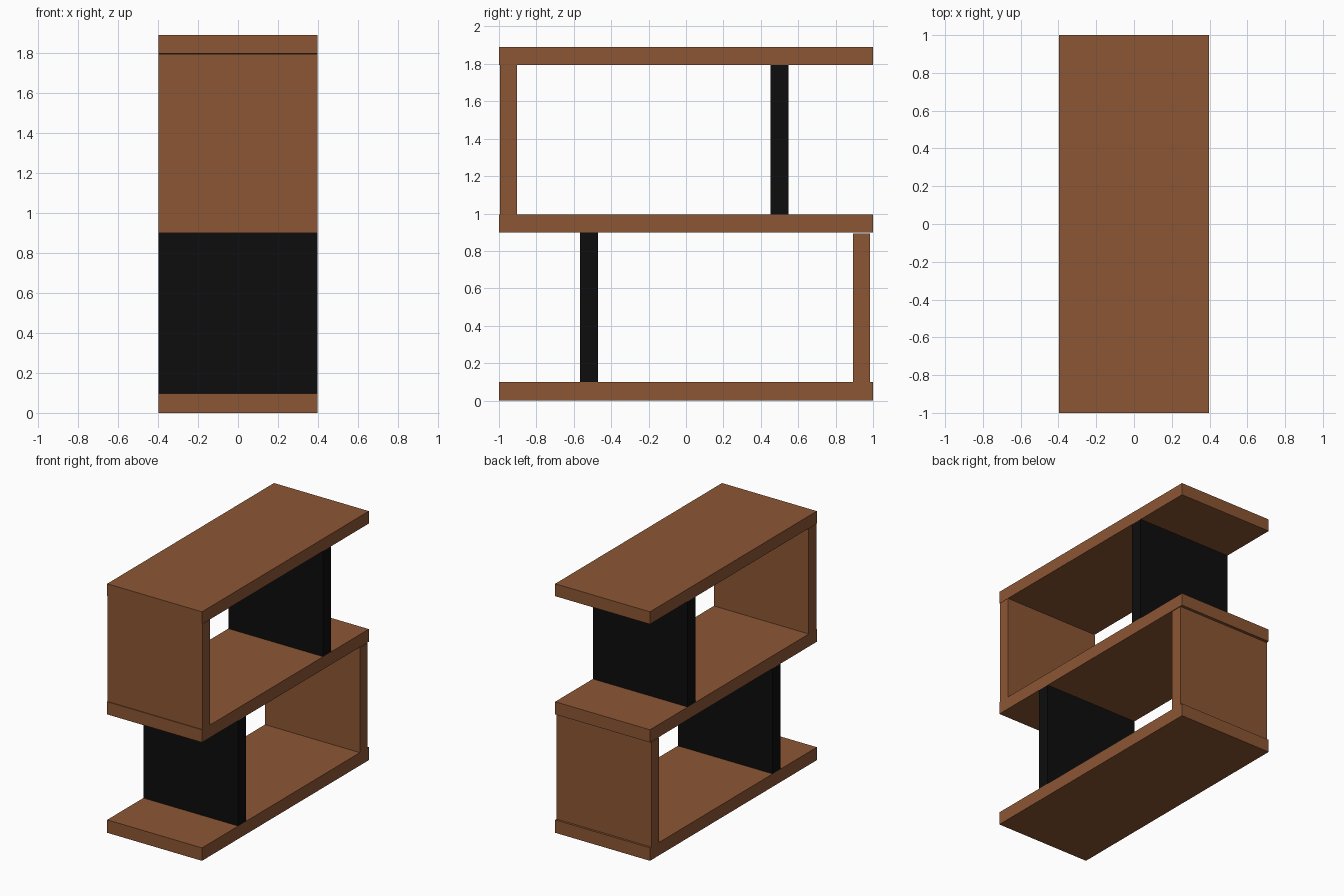
import bpy
import bmesh

if "Cube" in bpy.data.objects:
    bpy.data.objects.remove(bpy.data.objects["Cube"])


def material(name, colour):
    m = bpy.data.materials.new(name)
    m.diffuse_color = (*colour, 1.0)
    m.use_nodes = True
    m.node_tree.nodes["Principled BSDF"].inputs["Base Color"].default_value = m.diffuse_color
    return m


wood = material("brown wood", (0.262, 0.093, 0.034))
black = material("black panel", (0.004, 0.004, 0.004))

HALF_WIDTH = 0.398


def board(name, y0, y1, z0, z1, mat):
    """Box spanning the full unit width between the given y and z limits."""
    bm = bmesh.new()
    bmesh.ops.create_cube(bm, size=1.0)
    for v in bm.verts:
        v.co.x *= 2 * HALF_WIDTH
        v.co.y = y0 if v.co.y < 0 else y1
        v.co.z = z0 if v.co.z < 0 else z1
    mesh = bpy.data.meshes.new(name)
    bm.to_mesh(mesh)
    bm.free()
    mesh.materials.append(mat)
    obj = bpy.data.objects.new(name, mesh)
    bpy.context.collection.objects.link(obj)


# Horizontal shelves
for name, z0, z1 in (("bottom_shelf", 0.0, 0.098),
                     ("middle_shelf", 0.898, 0.994),
                     ("top_shelf", 1.795, 1.889)):
    board(name, -1.0, 1.0, z0, z1, wood)

# Wooden end panels, on alternating sides
board("lower_end_panel", 0.892, 0.984, 0.098, 0.893, wood)
board("upper_end_panel", -0.995, -0.903, 0.994, 1.793, wood)

# Black supports between the shelves
board("lower_support", -0.566, -0.470, 0.098, 0.898, black)
board("upper_support", 0.452, 0.548, 0.994, 1.795, black)
